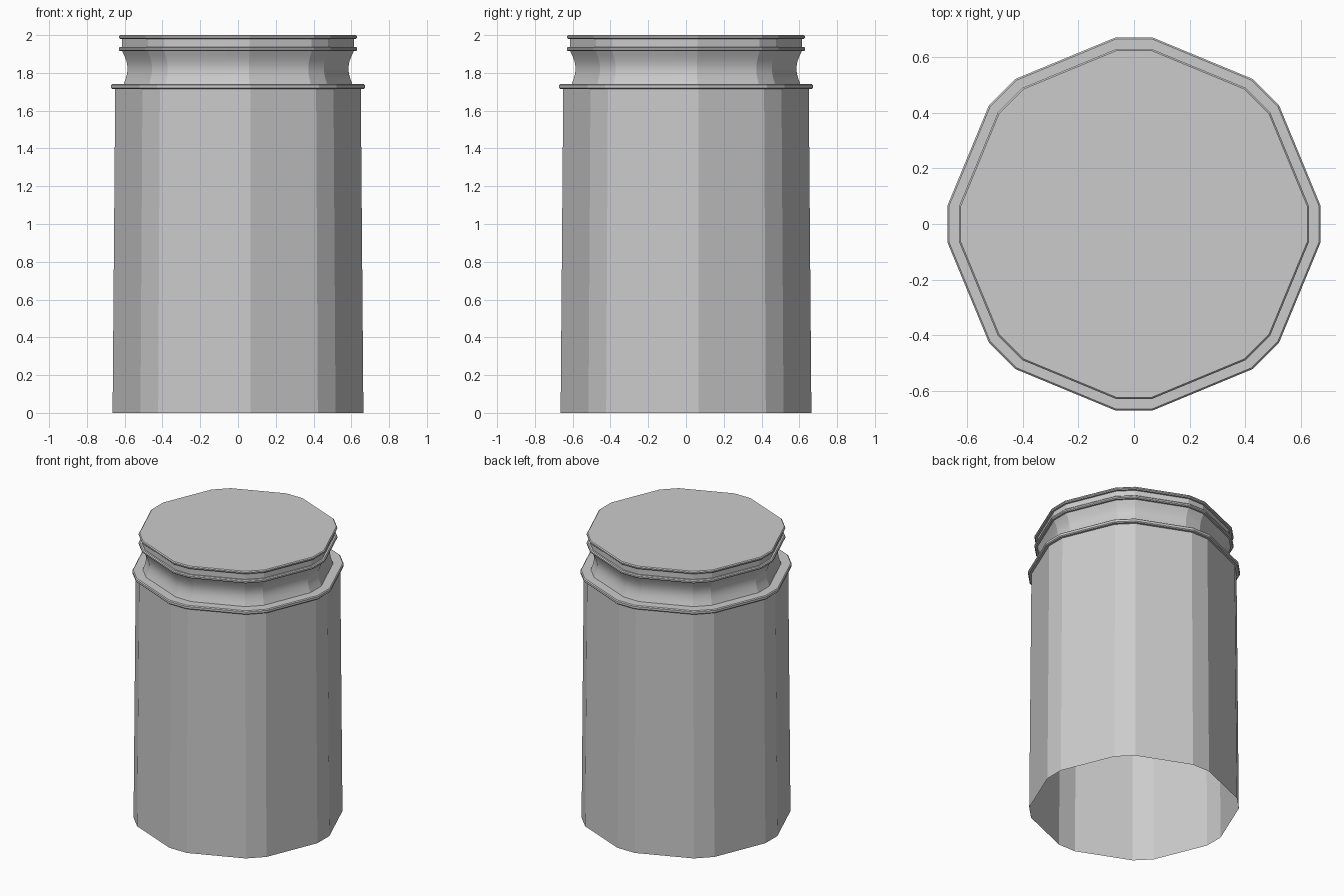
import bpy, bmesh, math

if "Cube" in bpy.data.objects:
    bpy.data.objects.remove(bpy.data.objects["Cube"])

HALF = math.atan(0.1)  # half angle of the narrow corner facets


def ring(bm, x, z):
    # octagon with clipped corners: 16 points, flat sides facing the axes
    r = x / math.cos(HALF)
    angles = [k * math.pi / 4 + s * HALF for k in range(8) for s in (-1, 1)]
    return [bm.verts.new((r * math.cos(a), r * math.sin(a), z)) for a in angles]


def loft(name, profile, cap=False):
    bm = bmesh.new()
    rings = [ring(bm, x, z) for x, z in profile]
    for lo, hi in zip(rings, rings[1:]):
        for i in range(16):
            j = (i + 1) % 16
            bm.faces.new((lo[i], lo[j], hi[j], hi[i]))
    if cap:
        bm.faces.new(rings[-1])
    me = bpy.data.meshes.new(name)
    bm.to_mesh(me)
    bm.free()
    ob = bpy.data.objects.new(name, me)
    bpy.context.collection.objects.link(ob)
    bpy.context.view_layer.objects.active = ob
    ob.select_set(True)
    bpy.ops.object.shade_smooth_by_angle(angle=math.radians(16))
    ob.select_set(False)
    return ob


def bead(inner_low, inner_high, x, z0, z1, b=0.006):
    # outward band with softened edges
    return [(inner_low, z0), (x - b, z0), (x, z0 + b),
            (x, z1 - b), (x - b, z1), (inner_high, z1)]


# tapered body, open underneath
loft("body", [(0.664, 0), (0.65, 1.715)])

# shoulder band with its flat ledge
loft("shoulder_band", bead(0.65, 0.605, 0.672, 1.715, 1.742))

# waisted neck: circular-like inward curve
neck = []
for i in range(11):
    t = i / 10
    x = 0.605 + 0.008 * t - 0.024 * math.sin(math.pi * t)
    neck.append((x, 1.742 + 0.173 * t))
loft("neck", neck)

# lower rim, collar and closed top rim
loft("lower_rim", bead(0.613, 0.613, 0.631, 1.915, 1.937))
loft("collar", [(0.613, 1.937), (0.613, 1.98)])
loft("top_rim", bead(0.613, 0.62, 0.631, 1.98, 2.0), cap=True)
